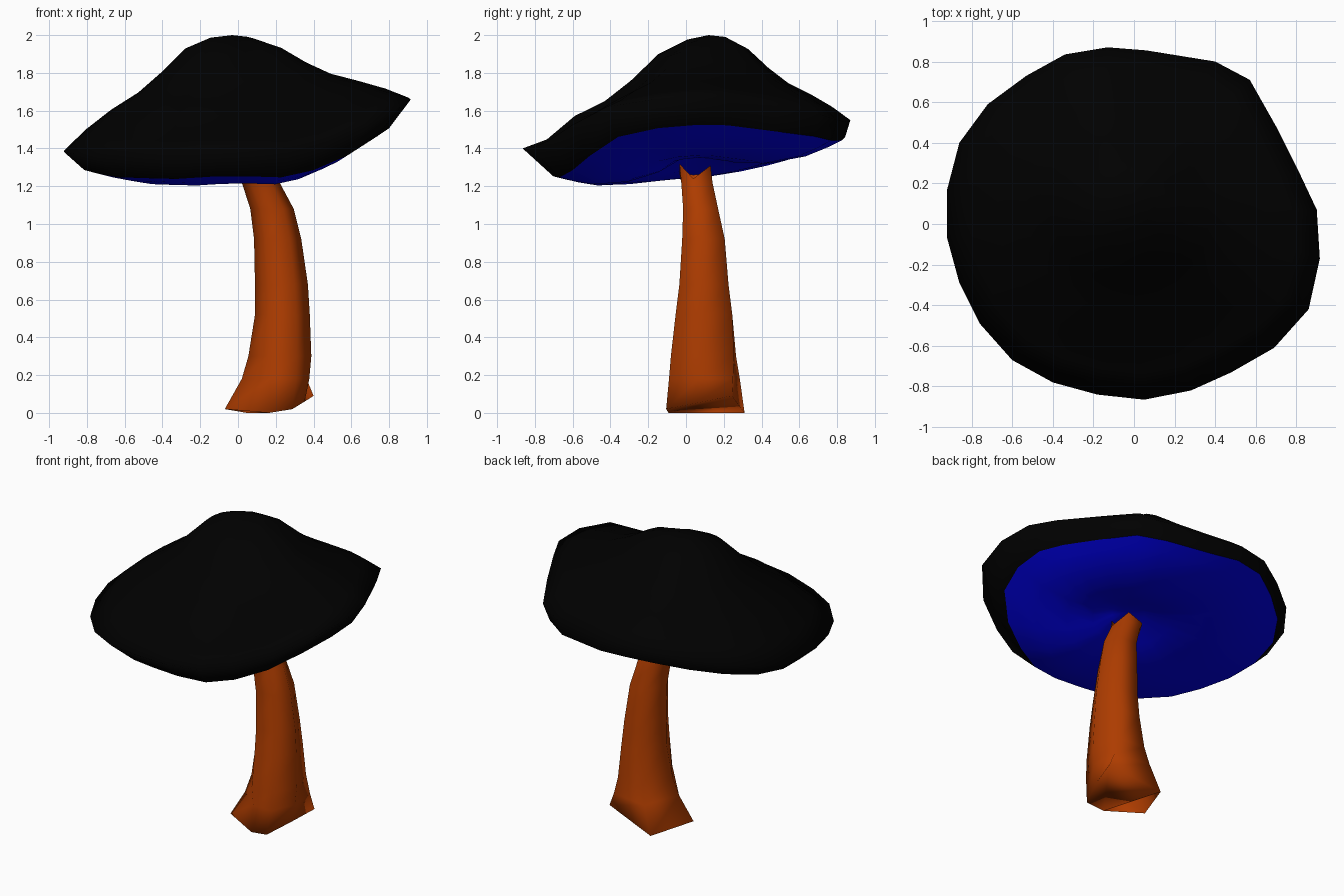
import bpy, bmesh, math

if "Cube" in bpy.data.objects:
    bpy.data.objects.remove(bpy.data.objects["Cube"])


def material(name, rgb):
    m = bpy.data.materials.new(name)
    m.diffuse_color = (*rgb, 1)
    m.use_nodes = True
    m.node_tree.nodes["Principled BSDF"].inputs["Base Color"].default_value = m.diffuse_color
    return m


BLACK = material("cap black", (0.0, 0.0, 0.0))
BLUE = material("gill blue", (0.0, 0.0, 0.8))
BROWN = material("stem orange brown", (0.42, 0.045, 0.0))


def loft(name, rings, mat, end=None, sole=0):
    """Skin a stack of rings, ending in a point; sole = first verts joined as a base face."""
    bm = bmesh.new()
    loops = [[bm.verts.new(p) for p in r] for r in rings]
    n = len(loops[0])
    for a, b in zip(loops, loops[1:]):
        for i in range(n):
            j = (i + 1) % n
            bm.faces.new((a[i], a[j], b[j], b[i]))
    if end:
        v = bm.verts.new(end)
        for i in range(n):
            bm.faces.new((loops[-1][i], loops[-1][(i + 1) % n], v))
    if sole:
        bm.faces.new(loops[0][:sole][::-1])
    me = bpy.data.meshes.new(name)
    bm.to_mesh(me)
    bm.free()
    me.materials.append(mat)
    ob = bpy.data.objects.new(name, me)
    bpy.context.collection.objects.link(ob)
    bpy.context.view_layer.objects.active = ob
    ob.select_set(True)
    bpy.ops.object.shade_smooth()
    ob.select_set(False)
    return ob


def lerp(a, b, t):
    return a + (b - a) * t


# Wavy, tilted rim of the cap, counter-clockwise
RIM = [(.915, -.17, 1.66), (.90, .07, 1.67), (.82, .24, 1.66), (.70, .48, 1.62),
       (.57, .71, 1.58), (.40, .80, 1.55), (.06, .855, 1.54), (-.13, .87, 1.55),
       (-.34, .835, 1.54), (-.53, .73, 1.50), (-.72, .59, 1.46), (-.86, .40, 1.42),
       (-.92, .17, 1.39), (-.92, -.07, 1.38), (-.86, -.29, 1.37), (-.76, -.49, 1.36),
       (-.60, -.67, 1.365), (-.40, -.78, 1.37), (-.18, -.84, 1.39), (.05, -.865, 1.40),
       (.28, -.82, 1.40), (.48, -.73, 1.44), (.69, -.61, 1.52), (.86, -.42, 1.62)]
PEAK = (-.03, .12, 2.0)

# Turned-under lip
lip = [(x * (.89 + .09 * y), y * (.89 + .09 * y), z - .12 - .03 * x + .03 * y)
       for x, y, z in RIM]

# Dome: distance from peak to rim against share of the height
DOME = [(.87, .15), (.72, .29), (.56, .42), (.42, .60), (.28, .82), (.13, .945)]
dome = []
for f, h in DOME:
    ring = []
    for x, y, z in RIM:
        wave = math.sin(math.pi * f)
        hh = h - .09 * x * wave + .15 * max(0, x + y - .7) * math.sqrt(wave)
        if f > .8:
            hh -= .08 * max(0, -y)
        ring.append((lerp(PEAK[0], x, f), lerp(PEAK[1], y, f), lerp(z, PEAK[2], hh)))
    dome.append(ring)
loft("mushroom_cap", [lip, RIM] + dome, BLACK, end=PEAK)

# Gills: sagging underside with a dimple around the stem
HUB = (.10, .05, 1.36)
gills = []
for f, sag in ((.12, -.08), (.28, -.015), (.5, .03), (.75, .04), (.9, .02)):
    gills.append([(lerp(HUB[0], x, f), lerp(HUB[1], y, f), lerp(1.26, z, f) - sag)
                  for x, y, z in lip])
rings = [r[::-1] for r in gills + [lip]]
loft("gills", rings[::-1], BLUE, end=HUB)

# Stem: six-sided section fitted to x and y limits at each height
FOOT = [(.5, .03), (.76, 0), (.9, .4), (1, .84), (.25, 1), (0, .3)]
SECTION = [(.25, 0), (.75, 0), (1, .45), (.76, 1), (.25, 1), (0, .45)]
STEM = [(.02, -.07, .40, -.105, .31), (.18, .02, .40, -.09, .285),
        (.30, .055, .395, -.08, .265), (.52, .09, .38, -.055, .245),
        (.68, .09, .37, -.035, .225), (.92, .085, .335, -.02, .205),
        (1.08, .065, .295, -.015, .17), (1.22, .02, .22, -.025, .14),
        (1.31, -.01, .20, -.035, .13)]
BASE_DZ = (-.02, 0, .04, .07, -.02, 0)
TOP_DZ = (-.04, .01, -.07, 0, -.04, -.05)
stem = []
for k, (z, x0, x1, y0, y1) in enumerate(STEM):
    dz = BASE_DZ if k == 0 else TOP_DZ if k == len(STEM) - 1 else (0,) * 6
    t = min(1, k / 2.5)
    stem.append([(lerp(x0, x1, lerp(a[0], b[0], t)),
                  lerp(y0, y1, lerp(a[1], b[1], t)), z + d)
                 for a, b, d in zip(FOOT, SECTION, dz)])
loft("stem", stem, BROWN, sole=5)
